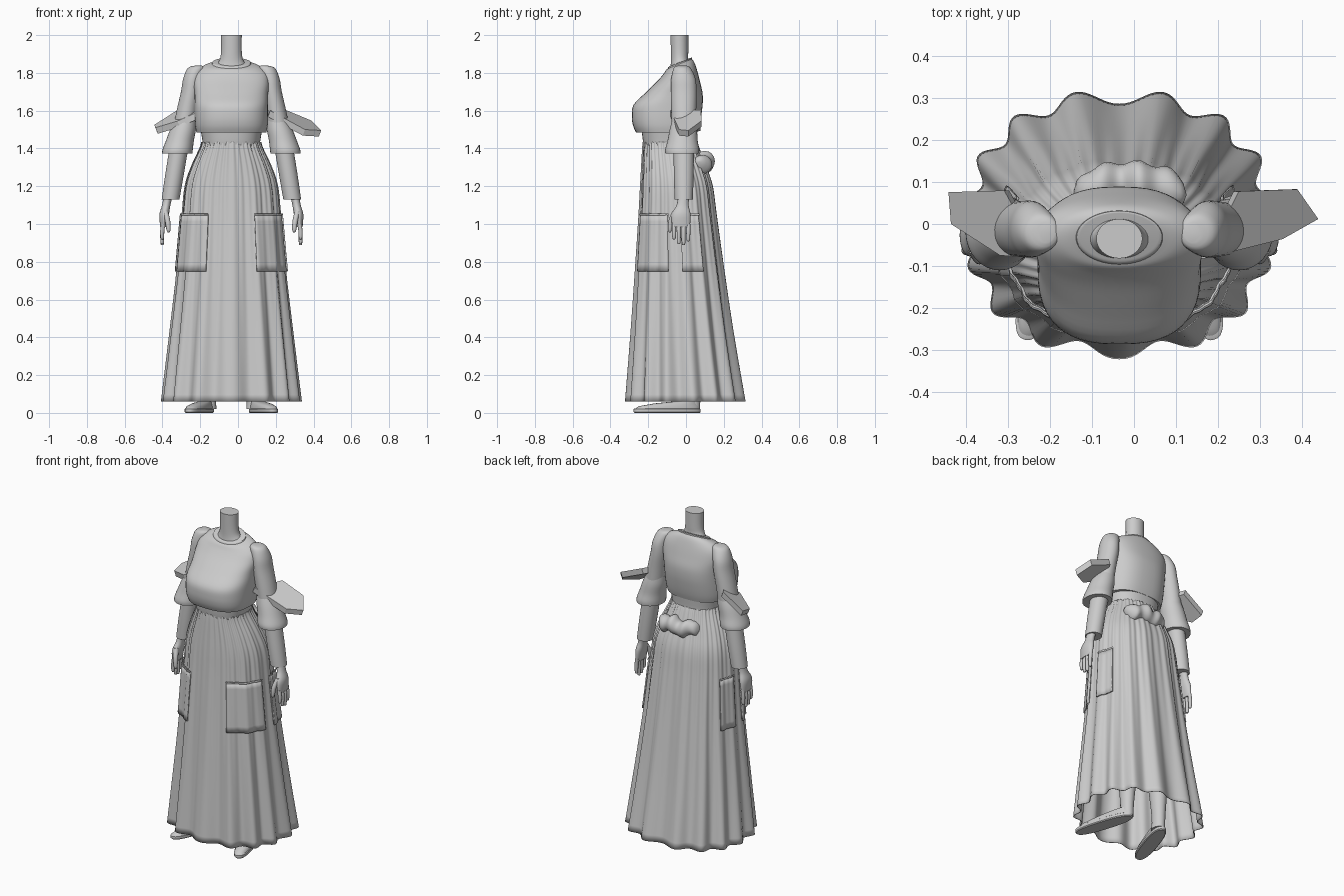
import bpy, bmesh
from math import sin, cos, pi, radians, copysign
from mathutils import Vector, Matrix

default_cube = bpy.data.objects.get("Cube")
if default_cube:
    bpy.data.objects.remove(default_cube, do_unlink=True)

CENTRE = -0.035  # the body axis sits a little to the right of the origin

grey = bpy.data.materials.new("plain_grey")
grey.use_nodes = True
grey.diffuse_color = (0.6, 0.6, 0.6, 1)
grey.node_tree.nodes["Principled BSDF"].inputs["Base Color"].default_value = (0.6, 0.6, 0.6, 1)


def finish(name, bm, angle=40, thickness=0):
    """Turn a bmesh into a smooth shaded object."""
    bmesh.ops.recalc_face_normals(bm, faces=bm.faces)
    mesh = bpy.data.meshes.new(name)
    bm.to_mesh(mesh)
    bm.free()
    mesh.materials.append(grey)
    obj = bpy.data.objects.new(name, mesh)
    bpy.context.collection.objects.link(obj)
    if thickness:
        solid = obj.modifiers.new("thickness", 'SOLIDIFY')
        solid.thickness = thickness
    bpy.ops.object.select_all(action='DESELECT')
    obj.select_set(True)
    bpy.context.view_layer.objects.active = obj
    bpy.ops.object.shade_smooth_by_angle(angle=radians(angle))
    return obj


def skin(name, rows, closed=True, caps=True, **options):
    """Bridge rows of points into a surface."""
    bm = bmesh.new()
    grid = [[bm.verts.new(p) for p in row] for row in rows]
    count = len(rows[0])
    for low, high in zip(grid, grid[1:]):
        for i in range(count if closed else count - 1):
            j = (i + 1) % count
            bm.faces.new((low[i], low[j], high[j], high[i]))
    if closed and caps:
        bm.faces.new(grid[0])
        bm.faces.new(grid[-1])
    return finish(name, bm, **options)


def spline(keys, steps):
    """Catmull-Rom interpolation between tuples of equal length."""
    keys = [Vector(k) for k in keys]
    result = []
    for i in range(len(keys) - 1):
        a, b, c = keys[max(i - 1, 0)], keys[i], keys[i + 1]
        d = keys[min(i + 2, len(keys) - 1)]
        for s in range(steps):
            t = s / steps
            result.append(b + (c - a) * (t / 2) + (a * 2 - b * 5 + c * 4 - d) * (t * t / 2)
                          + (b * 3 - a - c * 3 + d) * (t ** 3 / 2))
    return result + [keys[-1]]


def oval(x, y, z, rx, ry, power=2.0, tilt=0.0, count=48):
    points = []
    for i in range(count):
        c, s = cos(2 * pi * i / count), sin(2 * pi * i / count)
        px = rx * copysign(abs(c) ** (2 / power), c)
        py = ry * copysign(abs(s) ** (2 / power), s)
        points.append(Vector((x + px, y + py, z + tilt * py)))
    return points


def body_loft(name, keys, steps=4, **options):
    """Keys: height, half width, front y, back y, squareness, tilt."""
    rows = [oval(CENTRE, (f + b) / 2, z, w, (b - f) / 2, p, t)
            for z, w, f, b, p, t in spline(keys, steps)]
    return skin(name, rows, **options)


def limb(name, side, keys, steps=4, **options):
    """Keys: height, sideways offset, y, half width, half depth."""
    rows = [oval(CENTRE + side * x, y, z, rx, ry, count=32)
            for z, x, y, rx, ry in spline(keys, steps)]
    return skin(name, rows, **options)


# Bodice, waistband and neck
body_loft("bodice", [
    (1.485, .185, -.265, .06, 2.6, 0), (1.52, .192, -.28, .07, 2.6, 0),
    (1.57, .195, -.287, .08, 2.6, 0), (1.63, .195, -.278, .088, 2.6, 0),
    (1.69, .195, -.22, .088, 2.5, 0), (1.75, .2, -.158, .075, 2.4, 0),
    (1.8, .19, -.122, .06, 2.3, .1), (1.835, .15, -.105, .045, 2.1, .25),
    (1.85, .1, -.092, .03, 2, .4)])
body_loft("waistband", [(1.41, .15, -.222, .055, 2.4, 0), (1.44, .153, -.228, .055, 2.4, 0),
                        (1.5, .163, -.235, .06, 2.4, 0)])
body_loft("neckline_trim", [(1.845, .104, -.097, .032, 2, .4), (1.855, .102, -.094, .031, 2, .4),
                            (1.858, .094, -.086, .026, 2, .4)], steps=2)
body_loft("neck", [(1.83, .09, -.085, .02, 2, .3), (1.865, .064, -.08, .012, 2, .2),
                   (1.91, .055, -.08, .012, 2, 0), (2, .055, -.082, .012, 2, 0)])

# Gathered skirt: an oval that widens downwards with growing folds
SKIRT = spline([(1.435, .155, -.225, .055), (1.4, .166, -.228, .07), (1.3, .212, -.233, .108),
                (1.2, .243, -.238, .14), (1.05, .258, -.245, .16), (.75, .283, -.262, .2),
                (.4, .32, -.283, .25), (.06, .357, -.305, .305)], 6)


def skirt_point(angle, key, offset=0.0, flat=1.0):
    z, w, front, back = key
    drop = (1.435 - z) / 1.375
    fold = (.002 + .016 * drop ** 1.3) * sin(15 * angle + .9 * sin(2 * angle))
    fold += .003 * (1 - drop) * sin(44 * angle)
    grow = fold * flat + offset
    c, s = cos(angle), sin(angle)
    x = (w + grow) * copysign(abs(c) ** .88, c)
    y = (front + back) / 2 + ((back - front) / 2 + grow) * copysign(abs(s) ** .88, s)
    return Vector((CENTRE + x, y, z))


skin("skirt", [[skirt_point(2 * pi * i / 240, key) for i in range(240)] for key in SKIRT],
     caps=False, thickness=.004, angle=60)

# Hanging pocket panels and their raised top edges
panel_keys = [SKIRT[24].lerp(SKIRT[30], i / 8) for i in range(9)]
for side, word in ((1, "left"), (-1, "right")):
    for part, start, end in (("front", -66, -12), ("back", 2, 27)):
        angles = [radians(start + (end - start) * i / 24) for i in range(25)]
        if side < 0:
            angles = [pi - a for a in angles]
        skin(f"{word}_{part}_pocket_panel",
             [[skirt_point(a, k, .012, .6) for a in angles] for k in panel_keys],
             closed=False, thickness=.008)
        path = [skirt_point(a, panel_keys[0], .012, .6) for a in angles]
        skin(f"{word}_{part}_pocket_edge",
             [[p + Vector((0, .006 * cos(k * pi / 4), .006 * sin(k * pi / 4))) for k in range(8)]
              for p in path])

# Lumpy bow roll at the back of the waist
roll = []
for i in range(41):
    t = i / 20 - 1
    r = .046 * (1 - t ** 6) ** .5 * (1 + .12 * sin(11 * t)) + .002
    roll.append([Vector((.135 * t - .01, .1 - .03 * t * t + r * cos(a * pi / 8),
                         1.325 + .01 * sin(7 * t) + r * sin(a * pi / 8))) for a in range(16)])
skin("back_bow_roll", roll, angle=60)

for side, word in ((1, "left"), (-1, "right")):
    # Sleeves
    limb(f"{word}_upper_sleeve", side, [
        (1.838, .175, -.02, .02, .025), (1.825, .186, -.02, .045, .045),
        (1.77, .205, -.014, .05, .064), (1.7, .215, -.012, .052, .068),
        (1.6, .235, -.012, .055, .066), (1.48, .255, -.012, .058, .064)], angle=60)
    limb(f"{word}_bell_sleeve", side, [
        (1.55, .243, -.012, .056, .062), (1.5, .256, -.014, .068, .072),
        (1.44, .273, -.018, .074, .08), (1.395, .284, -.02, .08, .09),
        (1.372, .287, -.02, .08, .089)])
    limb(f"{word}_forearm_sleeve", side, [
        (1.42, .275, -.012, .05, .054), (1.25, .303, -.012, .049, .052),
        (1.13, .322, -.012, .047, .048)])

    # Hand with four fingers and a thumb
    limb(f"{word}_palm", side, [
        (1.15, .335, -.012, .024, .03), (1.1, .345, -.018, .022, .032),
        (1.05, .356, -.026, .025, .05), (.985, .362, -.026, .015, .047)])
    for n, length in enumerate((.07, .095, .1, .08)):
        y = -.063 + .025 * n
        limb(f"{word}_finger_{n + 1}", side, [
            (1, .361, y, .011, .011), (.96, .366, y, .011, .011),
            (.997 - length, .366, y, .009, .009), (.988 - length, .365, y, .004, .004)])
    limb(f"{word}_thumb", side, [
        (1.07, .35, -.055, .014, .016), (1.02, .338, -.078, .014, .014),
        (.97, .333, -.085, .011, .011), (.955, .332, -.085, .004, .004)])

    # Angular plate flaring out from the upper arm
    outline = [(.17, -.082, 1.6), (.25, .078, 1.605), (.39, .083, 1.547),
               (.44, .012, 1.495), (.355, -.036, 1.5)]
    if side < 0:
        outline = [(-.22, -.082, 1.59), (-.31, .08, 1.61), (-.443, .076, 1.525),
                   (-.437, 0, 1.51), (-.32, -.075, 1.545)]
    bm = bmesh.new()
    top = [bm.verts.new(p) for p in outline]
    under = [bm.verts.new(Vector(p) + Vector((-.012 * side, 0, -.032))) for p in outline]
    bm.faces.new(top)
    bm.faces.new(under)
    for i in range(5):
        j = (i + 1) % 5
        bm.faces.new((top[i], top[j], under[j], under[i]))
    finish(f"{word}_sleeve_plate", bm, angle=15)

    # Leg and outward turned shoe
    limb(f"{word}_leg", side, [
        (.02, .115, .03, .036, .045), (.1, .115, .035, .036, .042),
        (.35, .11, .03, .055, .06), (.6, .105, 0, .055, .058), (1, .09, -.03, .08, .09)])
    turn = Matrix.Translation((CENTRE + side * .17, -.1, 0)) @ Matrix.Rotation(side * radians(18), 4, 'Z')
    for part, rings in (
            ("sole", [(0, 0, .042, .18), (.005, 0, .047, .185), (.02, 0, .047, .185), (.023, 0, .043, .18)]),
            ("shoe", [(.02, 0, .044, .178), (.035, .01, .042, .168), (.05, .05, .036, .12),
                      (.062, .11, .03, .055)])):
        rows = [[turn @ p for p in oval(0, y, z, rx, ry, 2.5)] for z, y, rx, ry in rings]
        skin(f"{word}_{part}", rows)
